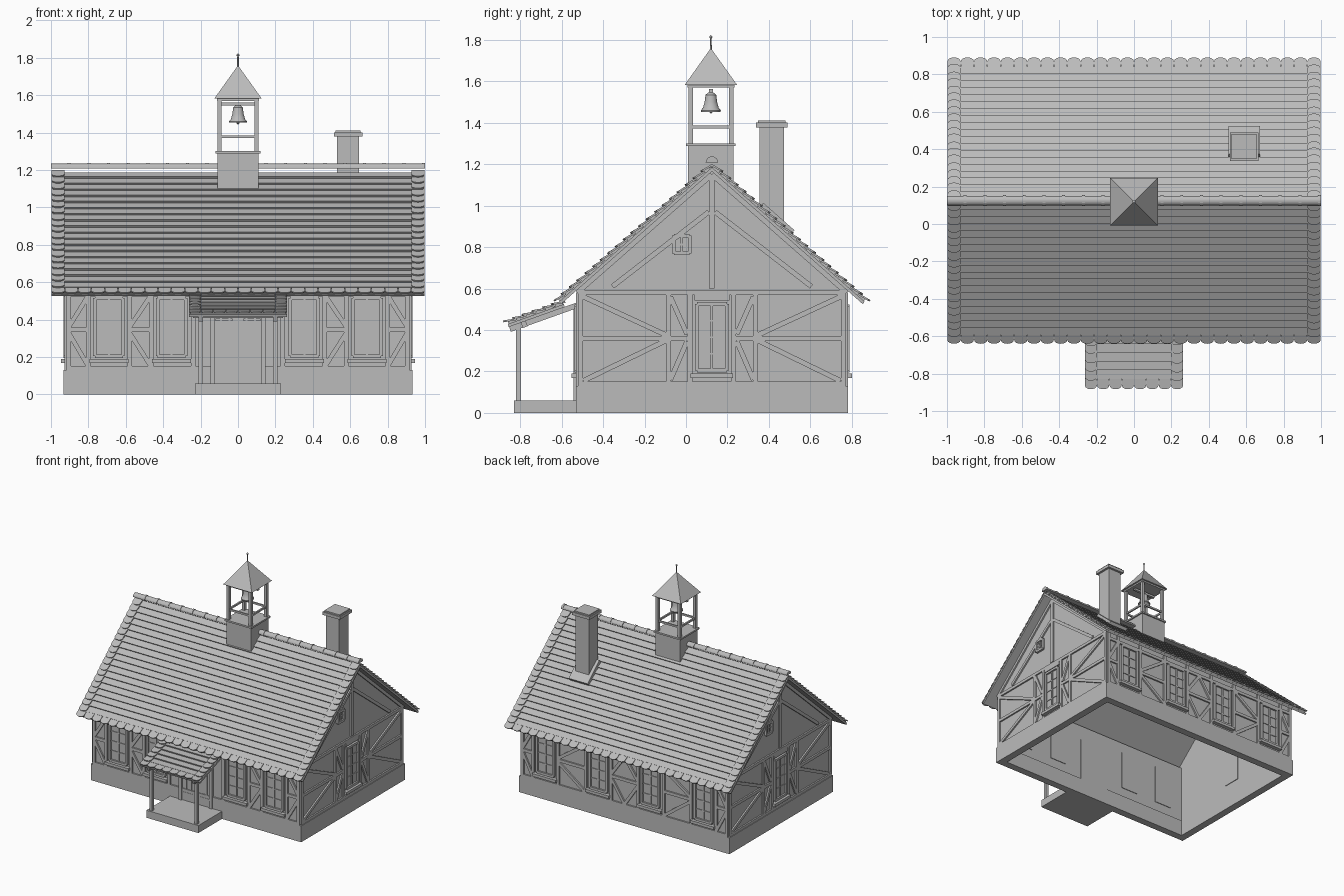
import bpy, bmesh, math, random
from mathutils import Matrix, Vector

random.seed(4)
old = bpy.data.objects.get("Cube")
if old:
    bpy.data.objects.remove(old, do_unlink=True)

grey = bpy.data.materials.new("plain grey")
grey.use_nodes = True
tone = (0.5, 0.5, 0.5, 1)
grey.diffuse_color = tone
grey.node_tree.nodes["Principled BSDF"].inputs["Base Color"].default_value = tone

CY = 0.125                # middle of the house in y
HX, HY = 0.915, 0.645     # half size of the walls
RISE, RUN = 0.655, 0.745  # main roof pitch
APEX = 1.185


def finish(name, bm, smooth=False):
    bmesh.ops.recalc_face_normals(bm, faces=bm.faces)
    mesh = bpy.data.meshes.new(name)
    bm.to_mesh(mesh)
    bm.free()
    ob = bpy.data.objects.new(name, mesh)
    bpy.context.collection.objects.link(ob)
    mesh.materials.append(grey)
    if smooth:
        bpy.ops.object.select_all(action='DESELECT')
        ob.select_set(True)
        bpy.context.view_layer.objects.active = ob
        bpy.ops.object.shade_smooth_by_angle(angle=math.radians(40))
    return ob


def box(bm, lo, hi, M=Matrix()):
    lo, hi = Vector(lo), Vector(hi)
    size = Matrix.Diagonal((*(hi - lo), 1))
    bmesh.ops.create_cube(bm, size=1, matrix=M @ Matrix.Translation((lo + hi) / 2) @ size)


def boxes(name, items):
    bm = bmesh.new()
    for lo, hi in items:
        box(bm, lo, hi)
    return finish(name, bm)


def prism(bm, outline, offset):
    """Extrude a closed outline by an offset vector."""
    face = bm.faces.new([bm.verts.new(p) for p in outline])
    out = bmesh.ops.extrude_face_region(bm, geom=[face], use_keep_orig=True)
    verts = [v for v in out["geom"] if isinstance(v, bmesh.types.BMVert)]
    bmesh.ops.translate(bm, verts=verts, vec=offset)


def lathe(name, profile, centre, steps=20):
    bm = bmesh.new()
    verts = [bm.verts.new((r, 0, z)) for r, z in profile]
    edges = [bm.edges.new(pair) for pair in zip(verts, verts[1:])]
    bmesh.ops.spin(bm, geom=verts + edges, cent=(0, 0, 0), axis=(0, 0, 1), angle=math.tau, steps=steps)
    bmesh.ops.remove_doubles(bm, verts=bm.verts, dist=0.0005)
    bmesh.ops.translate(bm, verts=bm.verts, vec=centre)
    return finish(name, bm, True)


def wall_frame(turn, dist):
    """Local x runs along the wall, local -y points outwards."""
    return Matrix.Translation((0, CY, 0)) @ Matrix.Rotation(math.radians(turn), 4, 'Z') @ Matrix.Translation((0, -dist, 0))


FRONT, RIGHT, BACK, LEFT = (wall_frame(a, d) for a, d in ((0, HY), (90, HX), (180, HY), (270, HX)))


def beam(bm, M, a, b, width=0.024, depth=0.012):
    a, b = Vector((a[0], 0, a[1])), Vector((b[0], 0, b[1]))
    d = b - a
    R = Matrix.Translation(a) @ Matrix.Rotation(-math.atan2(d.z, d.x), 4, 'Y')
    box(bm, (0, -depth, -width / 2), (d.length, 0.01, width / 2), M @ R)


def window(bm, M, u, z0, z1, w, rows=4, sill=True):
    h = w / 2
    box(bm, (u - h, -0.004, z0), (u + h, 0.045, z1), M)
    for x in (u - h, u + h):
        beam(bm, M, (x, z0), (x, z1), 0.018, 0.018)
    for z in (z0, z1):
        beam(bm, M, (u - h, z), (u + h, z), 0.018, 0.018)
    beam(bm, M, (u, z0), (u, z1), 0.012, 0.012)
    for i in range(1, rows):
        z = z0 + (z1 - z0) * i / rows
        beam(bm, M, (u - h, z), (u + h, z), 0.008, 0.009)
    if sill:
        beam(bm, M, (u - h - 0.03, z0 - 0.025), (u + h + 0.03, z0 - 0.025), 0.022, 0.032)


# Foundation ring and walls, open underneath
FX, FY, T = 0.932, 0.657, 0.06
boxes("foundation", [((-FX, CY + min(s * FY, s * (FY - T)), 0), (FX, CY + max(s * FY, s * (FY - T)), 0.13)) for s in (-1, 1)]
      + [((min(s * FX, s * (FX - T)), CY - FY + T, 0), (max(s * FX, s * (FX - T)), CY + FY - T, 0.13)) for s in (-1, 1)])
for name, M in (("front_wall", FRONT), ("back_wall", BACK)):
    bm = bmesh.new()
    box(bm, (-HX, 0, 0.12), (HX, 0.04, 0.6), M)
    finish(name, bm)
for name, M in (("right_gable_wall", RIGHT), ("left_gable_wall", LEFT)):
    bm = bmesh.new()
    outline = [(-HY, 0.12), (HY, 0.12), (HY, 0.6), (0, 1.17), (-HY, 0.6)]
    prism(bm, [M @ Vector((u, 0, z)) for u, z in outline], M.to_3x3() @ Vector((0, 0.04, 0)))
    finish(name, bm)

# Timber framing and windows of the long sides
sides = (("front", FRONT, (0.69, 0.355), (0.905, 0.8, 0.58, 0.465, 0.24), ((0.465, 0.58),)),
         ("back", BACK, (0.7, 0.23), (0.905, 0.81, 0.59, 0.345, 0.12), ((0.345, 0.59), (0, 0.12))))
for name, M, panes, studs, panels in sides:
    timber, glass = bmesh.new(), bmesh.new()
    for z in (0.14, 0.535):
        beam(timber, M, (-HX, z), (HX, z))
    for s in (-1, 1):
        for u in studs:
            beam(timber, M, (s * u, 0.13), (s * u, 0.58))
        for u in panes:
            window(glass, M, s * u, 0.205, 0.515, 0.15)
        for a, b in panels:
            beam(timber, M, (s * a, 0.345), (s * b, 0.345))
            beam(timber, M, (s * b, 0.36), (s * a, 0.53))
            beam(timber, M, (s * a, 0.15), (s * b, 0.33))
        beam(timber, M, (s * studs[1], 0.345), (s * studs[0], 0.345))
        beam(timber, M, (s * studs[1], 0.53), (s * studs[0], 0.36))
        beam(timber, M, (s * studs[0], 0.33), (s * studs[1], 0.15))
    finish(name + "_timber_frame", timber)
    finish(name + "_windows", glass)

# Timber framing and windows of the gables
for name, M in (("right", RIGHT), ("left", LEFT)):
    timber, glass = bmesh.new(), bmesh.new()
    for z in (0.14, 0.582):
        beam(timber, M, (-HY, z), (HY, z))
    beam(timber, M, (0, 0.6), (0, 1.15), 0.026)
    for s in (-1, 1):
        for u in (0.635, 0.21, 0.105):
            beam(timber, M, (s * u, 0.14), (s * u, 0.575))
        for a, b in (((0.635, 0.36), (0.105, 0.36)), ((0.63, 0.565), (0.22, 0.375)), ((0.62, 0.155), (0.22, 0.35)),
                     ((0.2, 0.56), (0.12, 0.38)), ((0.12, 0.345), (0.2, 0.16)),
                     ((0.48, 0.61), (0.015, 0.97)), ((0.65, 0.58), (0, 1.15))):
            beam(timber, M, (s * a[0], a[1]), (s * b[0], b[1]))
    beam(timber, M, (-0.085, 0.558), (0.085, 0.558), 0.03)
    window(glass, M, 0, 0.205, 0.525, 0.145)
    window(glass, M, -0.145, 0.77, 0.855, 0.075, 2, False)
    finish(name + "_gable_timber_frame", timber)
    finish(name + "_gable_windows", glass)


def slope_frame(top, sy, run, rise):
    S = Vector((0, sy * run, -rise)).normalized()
    X = Vector((sy, 0, 0))
    M = Matrix((X, S, X.cross(S))).transposed().to_4x4()
    return Matrix.Translation(top) @ M


def tile(bm, M, x, w, s0, s1, lift):
    """A flat tile with a rounded lower end, tilted up towards that end."""
    r = w * 0.48
    pts = [(x - r, s0), (x + r, s0)]
    pts += [(x + r * math.cos(a), s1 - r * 0.6 + r * 0.6 * math.sin(a)) for a in (math.pi * i / 8 for i in range(9))]
    outline = [M @ Vector((u, s, lift + 0.012 * (s - s0) / (s1 - s0))) for u, s in pts]
    prism(bm, outline, M.to_3x3() @ Vector((0, 0, 0.009)))


def tiled_roof(name, M, half, length, rows, columns, edge):
    bm = bmesh.new()
    box(bm, (-half, 0, -0.015), (half, length - 0.01, 0), M)
    step, w = length / rows, 2 * half / columns
    for i in range(rows):
        s0, s1 = i * step, (i + 1) * step
        last = i == rows - 1
        # plain course of tiles, thin at the top and proud at the bottom
        strip = [(s0, 0), (s1 - 0.015 * last, 0), (s1 - 0.015 * last, 0.016), (s0, 0.004)]
        prism(bm, [M @ Vector((-half + 0.01, s, n)) for s, n in strip], M.to_3x3() @ Vector((2 * half - 0.02, 0, 0)))
        for j in range(columns):
            x = -half + (j + 0.5) * w
            if last or abs(x) > half - edge:
                slip = random.uniform(-0.004, 0.004) * (not last)
                tile(bm, M, x, w, s0 - 0.01, s1 + 0.006 + slip, 0.003)
    return finish(name, bm)


# Main roof, ridge caps and porch roof
length = math.hypot(RISE, RUN)
for name, sy in (("front_roof", -1), ("back_roof", 1)):
    tiled_roof(name, slope_frame((0, CY, APEX), sy, RUN, RISE), 0.998, length, 20, 28, 0.1)
bm = bmesh.new()
caps = 19
for i in range(caps):
    x0, w = -1 + i * 2 / caps, 2 / caps
    for r, a, b in ((0.026, 0, 0.85), (0.03, 0.85, 1)):
        arc = [(x0 + a * w, CY + r * math.cos(t), 1.208 + r * math.sin(t)) for t in (math.pi * k / 8 for k in range(9))]
        prism(bm, arc, (w * (b - a), 0, 0))
finish("ridge_caps", bm)
porch = slope_frame((0, -0.59, 0.525), -1, 0.28, 0.1)
tiled_roof("porch_roof", porch, 0.263, 0.297, 6, 8, 0.08)

# Porch slab, posts, rafters and double door
boxes("porch_slab", [((-0.23, -0.83, 0), (0.23, -0.53, 0.06))])
boxes("porch_posts", [((x - 0.012, -0.82, 0.06), (x + 0.012, -0.796, 0.43)) for x in (-0.2, 0.2)])
bm = bmesh.new()
for x in (-0.2, 0.2):
    box(bm, (x - 0.012, -0.06, -0.04), (x + 0.012, 0.285, -0.014), porch)
box(bm, (-0.24, 0.2, -0.042), (0.24, 0.225, -0.014), porch)
finish("porch_rafters", bm)
bm = bmesh.new()
box(bm, (-0.13, -0.004, 0.06), (0.13, 0.045, 0.48), FRONT)
for u in (-0.135, 0.135):
    beam(bm, FRONT, (u, 0.06), (u, 0.49), 0.024, 0.022)
beam(bm, FRONT, (-0.147, 0.49), (0.147, 0.49), 0.024, 0.022)
for u in (-0.09, -0.045, 0, 0.045, 0.09):
    beam(bm, FRONT, (u, 0.065), (u, 0.478), 0.01, 0.01)
for z in (0.12, 0.4):
    for s in (-1, 1):
        beam(bm, FRONT, (s * 0.12, z), (s * 0.03, z), 0.014, 0.014)
finish("front_door", bm)

# Chimney with cap and flashing
boxes("chimney", [((0.53, 0.355, 0.86), (0.648, 0.472, 1.38))])
boxes("chimney_cap", [((0.513, 0.338, 1.378), (0.665, 0.49, 1.402)), ((0.522, 0.347, 1.402), (0.656, 0.481, 1.412))])
bm = bmesh.new()
box(bm, (0.505, 0.3, 0), (0.673, 0.5, 0.035), slope_frame((0, CY, APEX), 1, RUN, RISE))
finish("chimney_flashing", bm)

# Bell tower
TY = CY - 0.005
P = 0.098
boxes("tower_base", [((-0.11, TY - 0.11, 1.08), (0.11, TY + 0.11, 1.288))])
boxes("tower_plates", [((-h, TY - h, z), (h, TY + h, z + 0.013)) for h, z in ((0.12, 1.288), (0.113, 1.57))])
boxes("tower_posts", [((x - 0.011, TY + y - 0.011, 1.3), (x + 0.011, TY + y + 0.011, 1.572))
                      for x in (-P, P) for y in (-P, P)])
boxes("tower_rails", [((-P, TY + s * P - 0.006, 1.372), (P, TY + s * P + 0.006, 1.386)) for s in (-1, 1)]
      + [((s * P - 0.006, TY - P, 1.372), (s * P + 0.006, TY + P, 1.386)) for s in (-1, 1)])
boxes("bell_beam", [((-P, TY - 0.01, 1.545), (P, TY + 0.01, 1.562))])
bm = bmesh.new()
bmesh.ops.create_cone(bm, cap_ends=True, segments=4, radius1=0.127 * math.sqrt(2), radius2=0, depth=0.178,
                      matrix=Matrix.Translation((0, TY, 1.671)) @ Matrix.Rotation(math.pi / 4, 4, 'Z'))
finish("tower_roof", bm)
lathe("bell", [(0, 1.548), (0.012, 1.546), (0.026, 1.535), (0.03, 1.5), (0.038, 1.472), (0.048, 1.46), (0.047, 1.453),
               (0.036, 1.462), (0, 1.52)], (0, TY, 0))
lathe("bell_clapper", [(0, 1.52), (0.003, 1.52), (0.003, 1.46), (0.009, 1.452), (0, 1.443)], (0, TY, 0), 10)
lathe("tower_spire", [(0.005, 1.74), (0.004, 1.806), (0.009, 1.814), (0, 1.824)], (0, TY, 0), 10)
